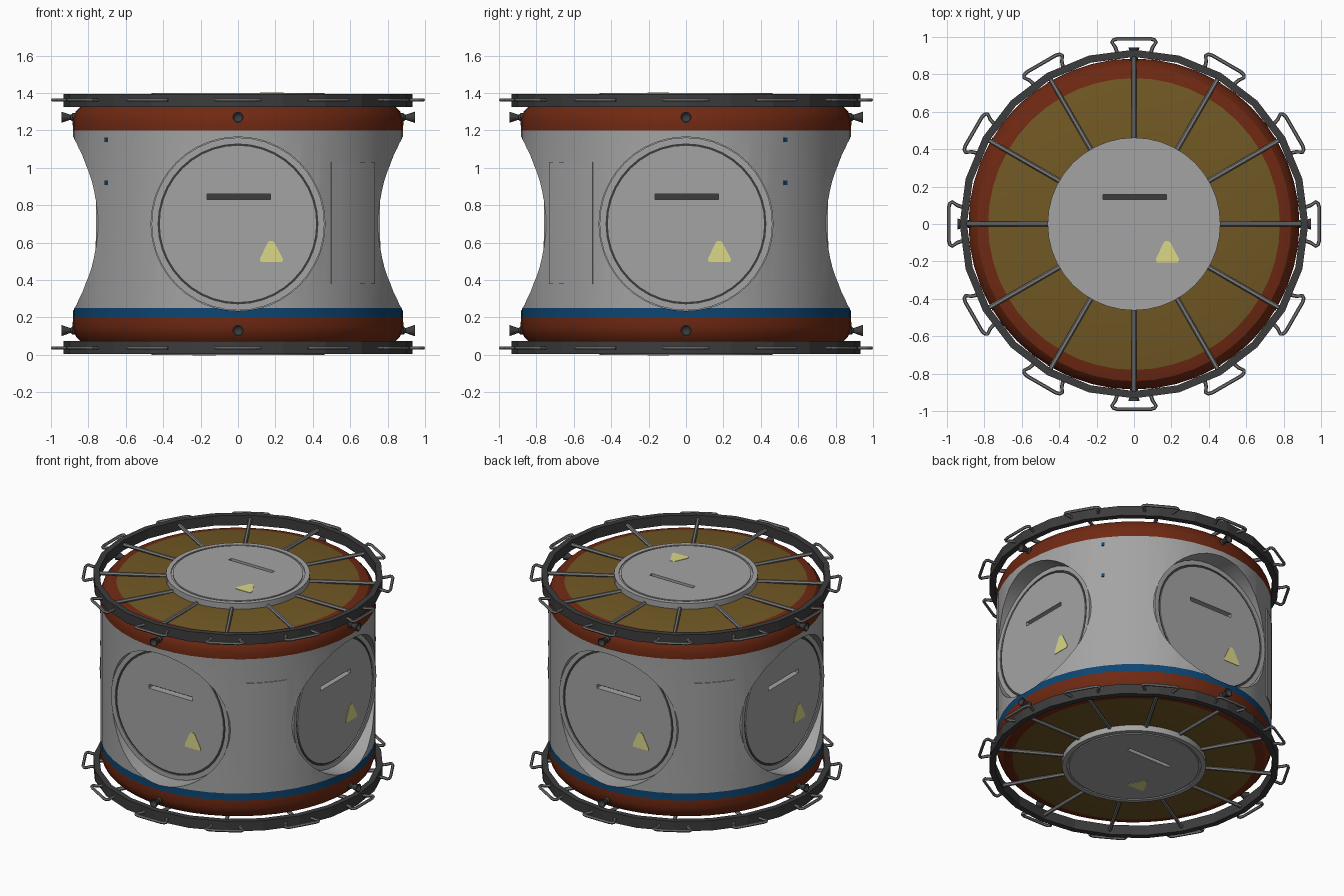
import bpy, bmesh, math
from mathutils import Matrix, Vector

if "Cube" in bpy.data.objects:
    bpy.data.objects.remove(bpy.data.objects["Cube"])

MID = 0.70


def material(name, r, g, b):
    m = bpy.data.materials.new(name)
    m.diffuse_color = (r, g, b, 1)
    m.use_nodes = True
    m.node_tree.nodes["Principled BSDF"].inputs["Base Color"].default_value = m.diffuse_color
    return m


GREY = material("hull grey", 0.37, 0.37, 0.37)
RED = material("rust red", 0.16, 0.022, 0.006)
GOLD = material("dull gold", 0.165, 0.098, 0.018)
BLUE = material("blue", 0.004, 0.06, 0.17)
DARK = material("charcoal", 0.045, 0.045, 0.045)
STEEL = material("steel", 0.2, 0.2, 0.2)
YELLOW = material("pale yellow", 0.7, 0.69, 0.25)


def finish(name, bm, mats, smooth=None, matrix=None):
    bmesh.ops.recalc_face_normals(bm, faces=bm.faces)
    me = bpy.data.meshes.new(name)
    bm.to_mesh(me)
    bm.free()
    for m in mats:
        me.materials.append(m)
    ob = bpy.data.objects.new(name, me)
    bpy.context.collection.objects.link(ob)
    if matrix:
        ob.matrix_world = matrix
    if smooth:
        smooth_by_angle(ob, smooth)
    return ob


def smooth_by_angle(ob, deg):
    bpy.ops.object.select_all(action='DESELECT')
    ob.select_set(True)
    bpy.context.view_layer.objects.active = ob
    bpy.ops.object.shade_smooth_by_angle(angle=math.radians(deg))


def lathe(name, profile, steps, mats, rule=None, smooth=35, closed=False, matrix=None):
    bm = bmesh.new()
    vs = [bm.verts.new((r, 0, z)) for r, z in profile]
    es = [bm.edges.new(p) for p in zip(vs, vs[1:])]
    if closed:
        es.append(bm.edges.new((vs[-1], vs[0])))
    bmesh.ops.spin(bm, geom=vs + es, axis=(0, 0, 1), cent=(0, 0, 0),
                   angle=2 * math.pi, steps=steps)
    bmesh.ops.remove_doubles(bm, verts=bm.verts, dist=1e-5)
    if rule:
        for f in bm.faces:
            c = f.calc_center_median()
            f.material_index = rule(math.hypot(c.x, c.y), c.z)
    return finish(name, bm, mats, smooth, matrix)


def prism(name, pts, z0, z1, mat, matrix=None):
    bm = bmesh.new()
    f = bm.faces.new([bm.verts.new((x, y, z0)) for x, y in pts])
    new = bmesh.ops.extrude_face_region(bm, geom=[f])["geom"]
    bmesh.ops.translate(bm, vec=(0, 0, z1 - z0),
                        verts=[v for v in new if isinstance(v, bmesh.types.BMVert)])
    return finish(name, bm, [mat], None, matrix)


def cut(ob, cutters):
    for c in cutters:
        mod = ob.modifiers.new("cut", 'BOOLEAN')
        mod.operation = 'DIFFERENCE'
        mod.solver = 'EXACT'
        mod.object = c
    bpy.context.view_layer.update()
    me = bpy.data.meshes.new_from_object(ob.evaluated_get(bpy.context.evaluated_depsgraph_get()))
    ob.modifiers.clear()
    ob.data = me
    for c in cutters:
        bpy.data.objects.remove(c)


def tube(name, paths, radius, mat):
    cu = bpy.data.curves.new(name, 'CURVE')
    cu.dimensions = '3D'
    cu.bevel_depth = radius
    cu.bevel_resolution = 1
    cu.use_fill_caps = True
    for p in paths:
        s = cu.splines.new('POLY')
        s.points.add(len(p) - 1)
        for q, co in zip(s.points, p):
            q.co = (*co, 1)
    tmp = bpy.data.objects.new(name + "_curve", cu)
    bpy.context.collection.objects.link(tmp)
    bpy.context.view_layer.update()
    me = bpy.data.meshes.new_from_object(tmp.evaluated_get(bpy.context.evaluated_depsgraph_get()))
    bpy.data.objects.remove(tmp)
    me.materials.clear()
    me.materials.append(mat)
    ob = bpy.data.objects.new(name, me)
    bpy.context.collection.objects.link(ob)
    smooth_by_angle(ob, 50)
    return ob


def turn(deg):
    return Matrix.Rotation(math.radians(deg), 4, 'Z')


# port frames: local z points outwards, local y is up
side = [Matrix.Translation((0, 0, MID)) @ turn(90 * k) @ Matrix.Rotation(math.pi / 2, 4, 'X')
        for k in range(4)]
ports = [(n, m @ Matrix.Translation((0, 0, 0.76)))
         for n, m in zip(("front", "right", "back", "left"), side)]
ports.append(("top", Matrix.Translation((0, 0, 1.40))))
ports.append(("bottom", Matrix.Rotation(math.pi, 4, 'Y')))


# hull: turned body with coloured bands and four round recesses
def band(r, z):
    d = z - MID
    if r < 0.77:
        return 2
    if abs(d) > 0.5:
        return 1
    return 3 if d < -0.45 else 0


half = [(0, 0.6), (0.44, 0.6), (0.44, 0.66), (0.78, 0.645), (0.84, 0.63),
        (0.868, 0.60), (0.885, 0.55), (0.882, 0.5)]
profile = [(r, MID + z) for r, z in half] + [(0.882, MID - 0.45)] + \
          [(r, MID - z) for r, z in reversed(half)]
hull = lathe("hull", profile, 48, [GREY, RED, GOLD, BLUE], band, None)
cut(hull, [lathe("recess_cutter", [(0, 0.70), (0.465, 0.70), (0.465, 1.1), (0, 1.1)], 48,
                 [GREY], None, None, matrix=m) for m in side])
smooth_by_angle(hull, 30)

# ports: disc with a groove, a slot and a yellow marker
for name, m in ports:
    groove = GREY if name in ("top", "bottom") else DARK
    port = lathe(name + "_port",
                 [(0, 0), (0.418, 0), (0.418, -0.008), (0.43, -0.008), (0.43, 0),
                  (0.462, 0), (0.462, -0.08), (0, -0.08)], 40, [GREY, groove],
                 lambda r, z: int(0.41 < r < 0.429 and -0.0081 < z < -0.0079), None, matrix=m)
    bar = [(-0.165, 0.131), (0.175, 0.131), (0.175, 0.159), (-0.165, 0.159)]
    cut(port, [prism("slot_cutter", bar, -0.05, 0.05, GREY, m)])
    smooth_by_angle(port, 30)
    prism(name + "_slot_floor", bar, -0.052, -0.048, DARK, m)
    prism(name + "_marker", [(0.12, -0.205), (0.235, -0.205), (0.242, -0.19), (0.195, -0.1),
                             (0.185, -0.092), (0.168, -0.092), (0.158, -0.1), (0.118, -0.185)],
          -0.002, 0.003, YELLOW, m)

for name, s in (("top", 1), ("bottom", -1)):
    # outer ring
    z0, z1 = MID + s * 0.625, MID + s * 0.695
    lathe(name + "_ring", [(0.893, z0), (0.932, z0), (0.932, z1), (0.893, z1)], 24, [DARK],
          smooth=None, closed=True)
    # spokes, short posts and grab handles every 30 degrees
    spokes, posts, handles = [], [], []
    zs = MID + s * 0.663
    for k in range(12):
        t = turn(30 * k)
        spokes.append([t @ Vector((r, 0, zs)) for r in (0.45, 0.91)])
        posts.append([t @ Vector((0.6, 0, MID + s * h)) for h in (0.63, 0.668)])
        handles.append([t @ Vector((x, y, zs)) for x, y in
                        ((0.915, -0.09), (0.945, -0.10), (0.972, -0.118), (0.984, -0.11),
                         (0.99, -0.09), (0.99, 0.09), (0.984, 0.11), (0.972, 0.118),
                         (0.945, 0.10), (0.915, 0.09))])
    tube(name + "_spokes", spokes, 0.013, STEEL)
    tube(name + "_posts", posts, 0.011, STEEL)
    tube(name + "_handles", handles, 0.01, STEEL)
    # thruster nozzles
    for k in range(4):
        m = Matrix.Translation((0, 0, MID + s * 0.57)) @ turn(90 * k) @ \
            Matrix.Rotation(math.pi / 2, 4, 'Y')
        lathe(f"{name}_thruster_{k + 1}",
              [(0, 0.86), (0.022, 0.86), (0.022, 0.885), (0.013, 0.895), (0.03, 0.945),
               (0.024, 0.945), (0, 0.915)], 12, [DARK], matrix=m)


# curved plates lying on the hull
def hull_plate(name, centre, half_angle, z0, z1, r, mat, n):
    bm = bmesh.new()
    rows = []
    for i in range(n + 1):
        a = math.radians(centre + half_angle * (2 * i / n - 1))
        rows.append([bm.verts.new((q * math.cos(a), q * math.sin(a), z))
                     for q, z in ((0.87, z0), (r, z0), (r, z1), (0.87, z1))])
    for a, b in zip(rows, rows[1:]):
        for j in range(4):
            bm.faces.new((a[j], b[j], b[(j + 1) % 4], a[(j + 1) % 4]))
    bm.faces.new(rows[0])
    bm.faces.new(rows[-1])
    finish(name, bm, [mat], 30)


for name, a in (("front_right", -45), ("back_left", 135)):
    hull_plate(name + "_access_panel", a, 10.7, 0.38, 1.03, 0.886, GREY, 6)
for name, a in (("back_right", 37), ("front_left", 217)):
    for i, z in enumerate((0.92, 1.15)):
        hull_plate(f"{name}_tag_{i + 1}", a, 0.7, z - 0.012, z + 0.012, 0.886, BLUE, 1)
